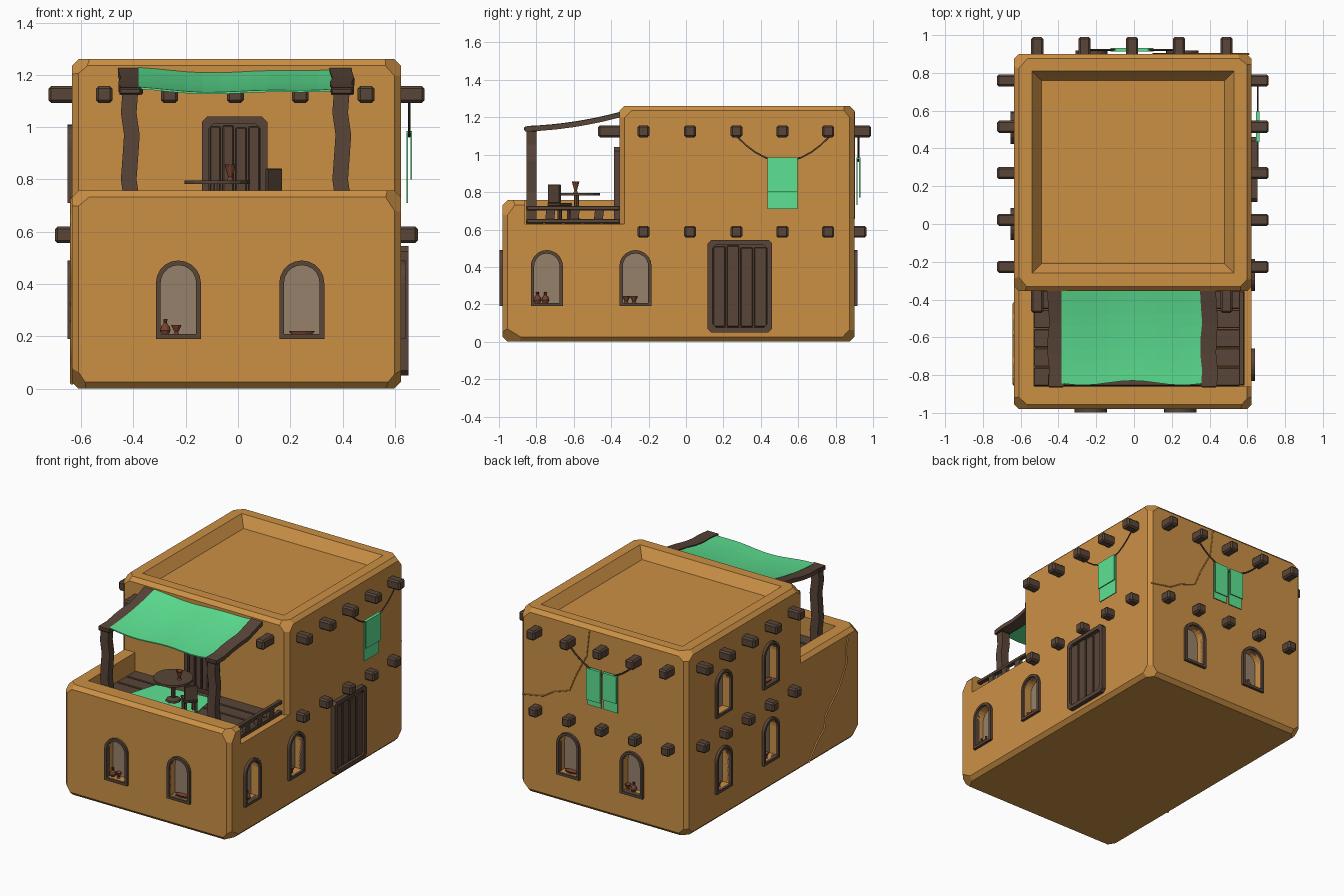
import bpy, bmesh, random
from math import pi, sin, cos, radians
from mathutils import Matrix, Vector

if "Cube" in bpy.data.objects:
    bpy.data.objects.remove(bpy.data.objects["Cube"])

random.seed(4)

def material(name, rgb):
    m = bpy.data.materials.new(name)
    m.diffuse_color = (*rgb, 1)
    m.use_nodes = True
    m.node_tree.nodes["Principled BSDF"].inputs["Base Color"].default_value = m.diffuse_color
    return m

CLAY = material("adobe", (0.60, 0.28, 0.06))
WOOD = material("dark_wood", (0.10, 0.06, 0.04))
GREEN = material("green_cloth", (0.11, 0.76, 0.29))
POT = material("pottery", (0.20, 0.055, 0.028))
PANE = material("pane", (0.31, 0.22, 0.145))

def finish(name, bm, mat, mx=Matrix()):
    bmesh.ops.recalc_face_normals(bm, faces=bm.faces)
    me = bpy.data.meshes.new(name)
    bm.to_mesh(me)
    bm.free()
    ob = bpy.data.objects.new(name, me)
    bpy.context.collection.objects.link(ob)
    ob.matrix_world = mx
    if mat:
        me.materials.append(mat)
    return ob

def box(name, lo, hi, mat, bevel=0.0, mx=Matrix(), chips=()):
    bm = bmesh.new()
    lo, hi = Vector(lo), Vector(hi)
    bmesh.ops.create_cube(bm, size=1)
    for v in bm.verts:
        v.co = (lo + hi) / 2 + v.co * (hi - lo)
    if bevel:
        bmesh.ops.bevel(bm, geom=bm.edges[:], offset=bevel, segments=1, affect='EDGES', profile=0.5)
    for s in chips:  # knock corners off with slanted planes
        corner = Vector(hi[i] if s[i] > 0 else lo[i] for i in range(3))
        n = Vector(c * random.uniform(0.5, 1.2) for c in s).normalized()
        cut_geo = bmesh.ops.bisect_plane(bm, geom=bm.verts[:] + bm.edges[:] + bm.faces[:],
                                         plane_co=corner - n * 0.05, plane_no=n, clear_outer=True)
        bmesh.ops.contextual_create(bm, geom=[g for g in cut_geo['geom_cut'] if isinstance(g, bmesh.types.BMEdge)])
    return finish(name, bm, mat, mx)

def prism(name, prof, y0, y1, mat, mx=Matrix()):
    bm = bmesh.new()
    a = [bm.verts.new((x, y0, z)) for x, z in prof]
    b = [bm.verts.new((x, y1, z)) for x, z in prof]
    bm.faces.new(a)
    bm.faces.new(b)
    for i in range(len(a)):
        bm.faces.new((a[i - 1], a[i], b[i], b[i - 1]))
    return finish(name, bm, mat, mx)

def ring(name, outer, inner, y0, y1, mat, mx):
    bm = bmesh.new()
    loops = [[bm.verts.new((x, y, z)) for x, z in p] for p, y in
             ((outer, y0), (inner, y0), (inner, y1), (outer, y1))]
    for k in range(4):
        a, b = loops[k - 1], loops[k]
        for i in range(len(a)):
            bm.faces.new((a[i - 1], a[i], b[i], b[i - 1]))
    return finish(name, bm, mat, mx)

def loft(name, centres, a, b, mat):
    bm = bmesh.new()
    a, b = Vector(a), Vector(b)
    rows = [[bm.verts.new(Vector(c) + a * i + b * j) for i, j in ((-1, -1), (1, -1), (1, 1), (-1, 1))] for c in centres]
    for p, q in zip(rows, rows[1:]):
        for i in range(4):
            bm.faces.new((p[i - 1], p[i], q[i], q[i - 1]))
    bm.faces.new(rows[0])
    bm.faces.new(rows[-1])
    return finish(name, bm, mat)

def lathe(name, prof, loc, mat, mx=Matrix(), seg=10):
    bm = bmesh.new()
    vs = [bm.verts.new((r, 0, z)) for r, z in prof]
    es = [bm.edges.new(p) for p in zip(vs, vs[1:])]
    bmesh.ops.spin(bm, geom=vs + es, cent=(0, 0, 0), axis=(0, 0, 1), angle=2 * pi, steps=seg)
    bmesh.ops.remove_doubles(bm, verts=bm.verts[:], dist=1e-5)
    return finish(name, bm, mat, mx @ Matrix.Translation(loc))

def tube(name, pts, r, mat):
    cu = bpy.data.curves.new(name, 'CURVE')
    cu.dimensions, cu.bevel_depth, cu.bevel_resolution = '3D', r, 1
    sp = cu.splines.new('POLY')
    sp.points.add(len(pts) - 1)
    for p, c in zip(sp.points, pts):
        p.co = (*c, 1)
    cu.materials.append(mat)
    bpy.context.collection.objects.link(bpy.data.objects.new(name, cu))

def cut(target, cutter):
    m = target.modifiers.new("cut", 'BOOLEAN')
    m.operation, m.object, m.solver = 'DIFFERENCE', cutter, 'EXACT'
    dg = bpy.context.evaluated_depsgraph_get()
    me = bpy.data.meshes.new_from_object(target.evaluated_get(dg))
    target.modifiers.clear()
    target.data = me
    bpy.data.objects.remove(cutter)

X0, X1, YF, YT, YB = -0.635, 0.623, -0.98, -0.355, 0.90

def wall(side, u, z=0.0):
    """Frame on a wall: local x along it, local -y pointing out."""
    loc, ang = {'front': ((u, YF, z), 0), 'terrace': ((u, YT, z), 0), 'right': ((X1, u, z), 90),
                'back': ((u, YB, z), 180), 'left': ((X0, u, z), -90)}[side]
    return Matrix.Translation(loc) @ Matrix.Rotation(radians(ang), 4, 'Z')

# adobe blocks with chipped corners
tall = box("tall_block", (X0, YT, 0), (X1, YB, 1.26), CLAY, 0.025,
           chips=[(x, y, 1) for x in (-1, 1) for y in (-1, 1)] + [(-1, 1, -1), (1, 1, -1)])
low = box("terrace_block", (X0, YF, 0), (X1, -0.30, 0.757), CLAY, 0.025,
          chips=[(x, -1, z) for x in (-1, 1) for z in (-1, 1)])

# sunken roof, terrace well and open right-hand side
bm = bmesh.new()
bmesh.ops.create_cube(bm, size=1)
for v in bm.verts:
    g = 0.05 if v.co.z < 0 else -0.02
    v.co = (-0.005 + v.co.x * 2 * (0.535 - g), 0.275 + v.co.y * 2 * (0.535 - g), 1.19 if v.co.z < 0 else 1.288)
cut(tall, finish("roof_cutter", bm, None))
cut(low, box("terrace_cutter", (-0.53, -0.86, 0.61), (0.555, -0.2, 1), None))
cut(low, box("side_cutter", (0.5, -0.86, 0.63), (0.8, -0.2, 1), None))

# arched windows: recess, pane, frame
def arch(w, h, inset=0.0):
    r, c = w / 2 - inset, h - w / 2
    return [(-r, inset), (r, inset)] + [(r * cos(pi * i / 10), c + r * sin(pi * i / 10)) for i in range(11)]

VASE = [(0, 0), (.014, 0), (.02, .015), (.016, .03), (.006, .042), (.008, .058), (0, .058)]
CUP = [(0, 0), (.012, 0), (.007, .008), (.018, .03), (.02, .036), (.015, .034), (0, .015)]
DISH = [(0, 0), (.04, 0), (.05, .012), (.045, .012), (0, .006)]
windows = [('front', -.228, .19, 'vc'), ('front', .244, .19, 'd'), ('right', -.744, .19, 'vv'), ('right', -.27, .19, 'cc'),
           ('back', .255, .19, 'd'), ('back', -.225, .19, 'cv'), ('left', .51, .19, 'vc'), ('left', 0, .19, 'vc'),
           ('left', .51, .71, 'c'), ('left', 0, .71, 'd')]
for side, u, z, pots in windows:
    mx = wall(side, u, z)
    block = low if side == 'front' or u < YT else tall
    inner = arch(.172, .30, .018)
    # the window beside the seam reaches both blocks
    for blk in ([low, tall] if (side, u) == ('right', -.27) else [block]):
        cut(blk, prism("recess", inner, -0.05, 0.055, None, mx))
    prism("window_pane", inner, 0.05, 0.06, PANE, mx)
    ring("window_frame", arch(.172, .30), inner, -0.018, 0.02, WOOD, mx)
    for i, k in enumerate(pots):
        prof, nm = {'v': (VASE, "vase"), 'c': (CUP, "cup"), 'd': (DISH, "dish")}[k]
        x = 0 if k == 'd' else -.05 + i * .042
        scale = Matrix.Diagonal((1, .45 if k == 'd' else 1, 1, 1))
        lathe("window_" + nm, prof, (x, .025, .018), POT, mx @ Matrix.Translation((0, .014 if k == 'd' else 0, 0)) @ scale)

# plank doors in chamfered frames
def door(name, side, u, z, w, h):
    mx = wall(side, u, z)
    def octo(i):
        r, b, t, c = w / 2 - i, i, h - i, .02
        return [(-r, b + c), (-r + c, b), (r - c, b), (r, b + c), (r, t - c), (r - c, t), (-r + c, t), (-r, t - c)]
    ring(name + "_frame", octo(0), octo(.026), -.03, .01, WOOD, mx)
    prism(name + "_backing", octo(.01), -.006, .01, WOOD, mx)
    step = (w - .052) / 4
    for i in range(4):
        x = -w / 2 + .026 + i * step
        box(name + "_plank", (x + .004, -.02, .03), (x + step - .004, 0, h - .03 - random.uniform(0, .012)), WOOD, .004, mx)

door("side_door", 'right', .288, .05, .345, .495)
door("terrace_door", 'terrace', -.013, .62, .25, .42)

# roof beam ends, two rows
ACROSS, ALONG = (-.512, -.262, -.01, .238, .49), (-.227, .022, .27, .515, .76)
for side, us in (('terrace', ACROSS), ('back', ACROSS), ('right', ALONG), ('left', ALONG)):
    for u in us:
        for z, out in ((1.125, .09), (.588, .065)):
            if side == 'terrace' and z < 1:
                continue
            out += .025 if side == 'terrace' else 0
            box("beam_end", (-.032, -out, -.032), (.032, .03, .032), WOOD, .01, wall(side, u, z))

# terrace floor planks and side railing
for i in range(5):
    y = -.86 + i * .102
    box("floor_plank", (-.53, y + .003, .60), (.58, y + .099, .632), WOOD, .004)
for z in (.645, .715):
    box("rail", (.555, -.855, z - .012), (.585, -.355, z + .012), WOOD, .004)
for y in (-.73, -.60, -.47):
    loft("rail_post", [(.57, y, .64), (.57, y + .008, .71)], (.013, 0, 0), (0, .024, 0), WOOD)

# awning: crooked posts, rafters, sagging cloth
def awning_z(y):
    t = (y + .85) / .5
    return 1.138 + .018 * t + .058 * t * t
for x in (-.412, .397):
    loft("awning_post", [(x + .007 * sin(i * 2.1), -.826, .63 + i * .085) for i in range(7)], (.03, 0, 0), (0, .026, 0), WOOD)
    loft("awning_rafter", [(x + .006 * sin(i * 1.9), y, awning_z(y)) for i, y in enumerate(-.86 + j * .084 for j in range(7))],
         (.042, 0, 0), (0, 0, .014), WOOD)
    box("post_binding", (x - .042, -.865, 1.125), (x + .042, -.79, 1.15), WOOD, .006)
bm = bmesh.new()
bmesh.ops.create_grid(bm, x_segments=12, y_segments=8, size=1)
for v in bm.verts:
    a, b = v.co.x, v.co.y
    y = -.602 + b * .247 + (.012 * cos(a * 4.5) + .008) * (1 - b) / 2
    v.co = (-.008 + a * .375, y, awning_z(y) + .012 - .014 * (1 - a * a) + .004 * sin(a * 5))
cloth = finish("awning_cloth", bm, GREEN)
cloth.modifiers.new("thickness", 'SOLIDIFY').thickness = .008

# rug, table, cup and chair
prism("rug", [(-.36, .66), (-.30, .46), (.10, .42), (.14, .62), (.08, .77), (-.25, .78)], .633, .639, GREEN,
      Matrix(((1, 0, 0, 0), (0, 0, -1, 0), (0, 1, 0, 0), (0, 0, 0, 1))))
lathe("table_top", [(0, .782), (.125, .782), (.125, .796), (0, .796)], (-.08, -.585, 0), WOOD, seg=16)
lathe("table_leg", [(.05, .636), (.045, .65), (.014, .66), (.014, .785)], (-.08, -.585, 0), WOOD, seg=8)
lathe("table_cup", [(r * 1.05, z * 1.7) for r, z in CUP], (-.03, -.59, .796), POT)
chair = Matrix.Translation((.105, -.675, .636)) @ Matrix.Rotation(radians(-42), 4, 'Z')
box("chair_seat", (-.05, -.045, .09), (.05, .045, .105), WOOD, .003, chair)
box("chair_back", (.035, -.042, .105), (.05, .042, .205), WOOD, .003, chair)
for x in (-.038, .038):
    for y in (-.033, .033):
        box("chair_leg", (x - .008, y - .008, 0), (x + .008, y + .008, .092), WOOD, 0, chair)

# clothes lines with folded cloths
def sag(a, b):
    return [(a + (b - a) * i / 10, .965 + .135 * (i / 5 - 1) ** 2) for i in range(11)]
tube("side_rope", [(X1 + .032, y, z) for y, z in sag(.27, .77)], .005, WOOD)
tube("back_rope", [(x, YB + .022, z) for x, z in sag(-.262, .238)], .005, WOOD)
for side, u, w, front, back, d in (('right', .515, .16, .80, .71, .032), ('back', .052, .105, .77, .73, .022),
                                   ('back', -.072, .105, .80, .73, .022)):
    mx = wall(side, u)
    box("cloth_front", (-w / 2, -d - .010, front), (w / 2, -d - .004, .985), GREEN, 0, mx)
    box("cloth_back", (-w / 2, -d + .004, back), (w / 2, -d + .010, .985), GREEN, 0, mx)
    box("cloth_fold", (-w / 2, -d - .010, .978), (w / 2, -d + .010, .986), GREEN, 0, mx)

# wall cracks
tube("back_crack", [(x, YB, z) for x, z in ((.10, 1.23), (.12, 1.05), (.20, .90), (.25, .78), (.37, .74), (.45, .69), (.61, .66))], .004, CLAY)
tube("left_crack", [(X0, y, z) for y, z in ((-.85, .73), (-.82, .64), (-.83, .55), (-.74, .40), (-.60, .27), (-.59, .19), (-.50, .12), (-.42, .02))], .007, CLAY)
